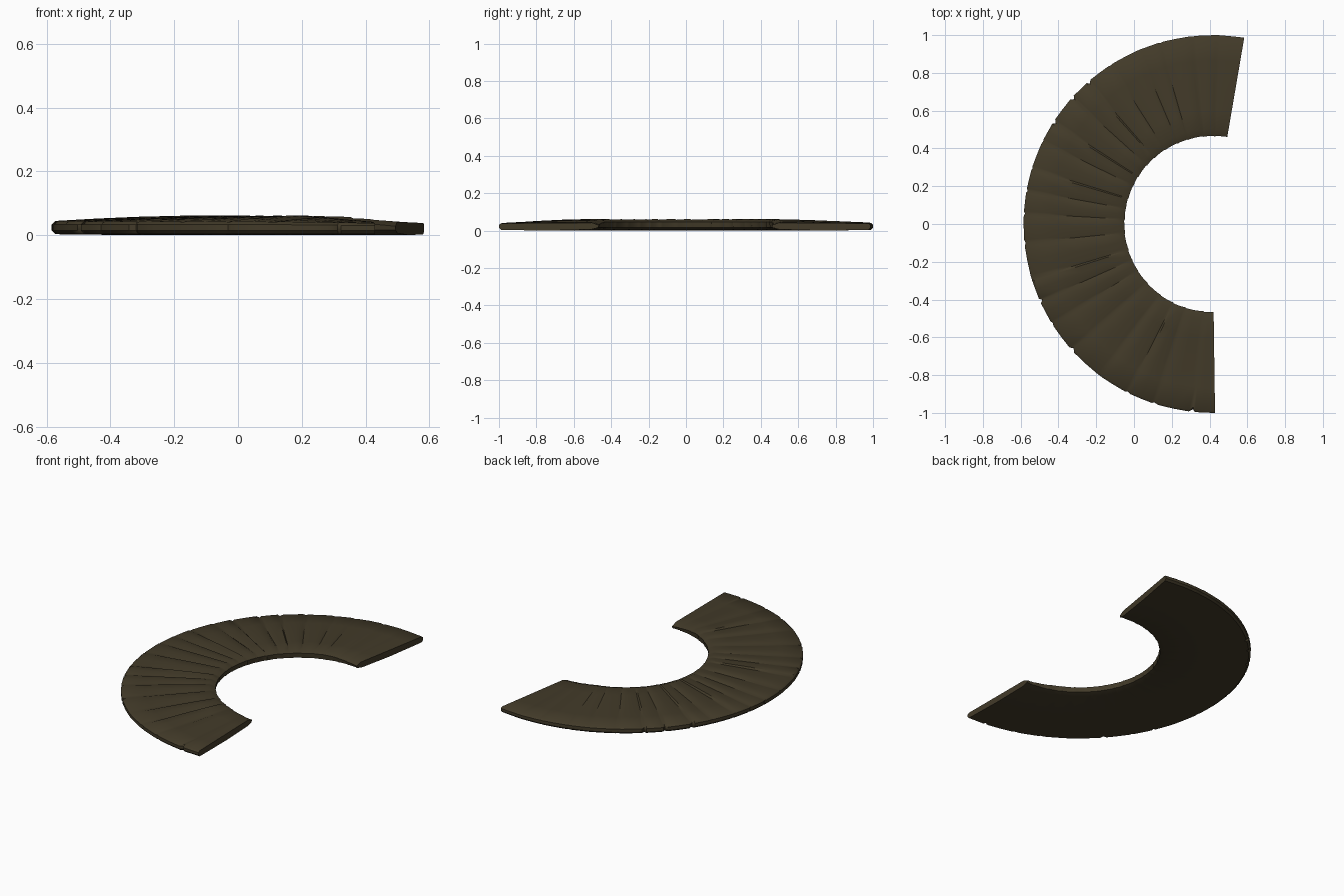
import bpy, bmesh, math, random

if "Cube" in bpy.data.objects:
    bpy.data.objects.remove(bpy.data.objects["Cube"])

random.seed(7)
CX = 0.415                                  # arc centre on x
A0, A1 = math.radians(80.3), math.radians(270.8)
PLEATS = 22

cloth = bpy.data.materials.new("dark olive brown cloth")
cloth.diffuse_color = (0.055, 0.043, 0.022, 1)
cloth.use_nodes = True
cloth.node_tree.nodes["Principled BSDF"].inputs["Base Color"].default_value = cloth.diffuse_color


def section(ro, ri, z_out, z_in, fold):
    """Closed cross-section (radius, height) of the pleated collar."""
    top = [(t, z_out + (z_in - z_out) * t + fold * (0.35 + 0.65 * math.sin(math.pi * t)))
           for t in (0.02, 0.25, 0.5, 0.75, 0.93)]
    pts = [(ro - 0.012, 0.003), (ro, 0.014), (ro, z_out - 0.008)]
    pts += [(ro + (ri - ro) * t, z) for t, z in top]
    pts += [(ri, z_in - 0.014), (ri + 0.004, 0.016), (ri + 0.04, 0.006),
            ((ro + ri) / 2, 0.0)]
    return pts


# Uneven pleat boundaries around the arc
widths = [random.uniform(0.7, 1.3) for _ in range(PLEATS)]
bounds = [0.0]
for w in widths:
    bounds.append(bounds[-1] + w / sum(widths))

# Stations: each pleat is a broad swell ending in a narrow crease
stations = []
for i in range(PLEATS):
    a, b = bounds[i], bounds[i + 1]
    lift = random.uniform(0.003, 0.008)
    notch = random.choice((0.0, 0.003, 0.006, 0.014))
    for f, fold, dr in ((0.0, -0.003, notch), (0.1, lift, 0.0),
                        (0.5, lift * 0.6, 0.001), (0.9, 0.0, 0.0)):
        if i == 0 and f == 0.0:
            fold, dr = 0.0, 0.0
        stations.append((a + (b - a) * f, fold, dr))
stations.append((1.0, 0.0, 0.0))

bm = bmesh.new()
rings = []
for u, fold, dr in stations:
    ang = A0 + (A1 - A0) * u
    rise = min(1.0, min(u, 1 - u) / 0.12)   # flatter towards both cut ends
    pts = section(1.0 - dr, 0.465 + fold * 0.4, 0.038 + 0.004 * rise,
                  0.042 + 0.018 * rise, fold * rise)
    rings.append([bm.verts.new((CX + r * math.cos(ang), r * math.sin(ang), max(z, 0)))
                  for r, z in pts])
for p, q in zip(rings, rings[1:]):
    n = len(p)
    for k in range(n):
        bm.faces.new((p[k], p[(k + 1) % n], q[(k + 1) % n], q[k]))
bm.faces.new(rings[0])                      # cut ends
bm.faces.new(rings[-1][::-1])
bmesh.ops.recalc_face_normals(bm, faces=bm.faces)

mesh = bpy.data.meshes.new("pleated_collar")
bm.to_mesh(mesh)
bm.free()
mesh.materials.append(cloth)
collar = bpy.data.objects.new("pleated_collar", mesh)
bpy.context.collection.objects.link(collar)
bpy.context.view_layer.objects.active = collar
collar.select_set(True)
bpy.ops.object.shade_smooth_by_angle(angle=math.radians(40))
